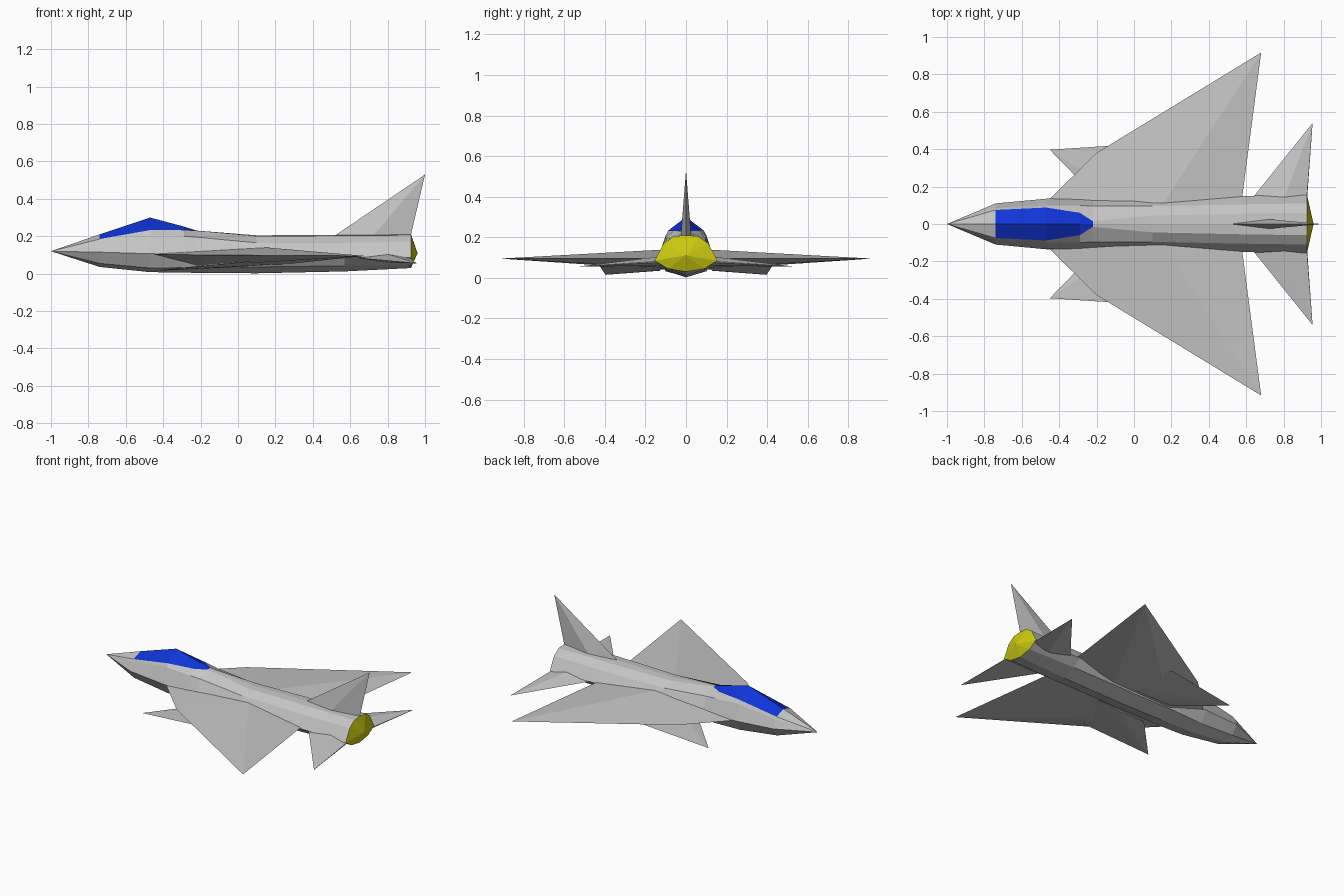
import bpy
import bmesh

cube = bpy.data.objects.get("Cube")
if cube:
    bpy.data.objects.remove(cube, do_unlink=True)


def material(name, rgb):
    mat = bpy.data.materials.new(name)
    mat.use_nodes = True
    mat.diffuse_color = (*rgb, 1)
    bsdf = next(n for n in mat.node_tree.nodes if n.type == "BSDF_PRINCIPLED")
    bsdf.inputs["Base Color"].default_value = (*rgb, 1)
    return mat


GREY = material("hull grey", (0.56, 0.56, 0.56))
BLUE = material("canopy blue", (0.005, 0.035, 0.68))
YELLOW = material("exhaust yellow", (0.6, 0.6, 0.006))


def finish(name, bm, mats):
    bmesh.ops.recalc_face_normals(bm, faces=bm.faces)
    mesh = bpy.data.meshes.new(name)
    bm.to_mesh(mesh)
    bm.free()
    for mat in mats:
        mesh.materials.append(mat)
    obj = bpy.data.objects.new(name, mesh)
    bpy.context.collection.objects.link(obj)
    return obj


def hull(name, points, side=1):
    """Faceted convex blade through a few corner points."""
    bm = bmesh.new()
    for x, y, z in points:
        bm.verts.new((x, side * y, z))
    result = bmesh.ops.convex_hull(bm, input=bm.verts)
    loose = {v for v in result["geom_interior"] if isinstance(v, bmesh.types.BMVert)}
    bmesh.ops.delete(bm, geom=list(loose), context="VERTS")
    return finish(name, bm, [GREY])


# Fuselage stations: x, ridge z, canopy edge, shoulder, side, lower edge, keel z
STATIONS = [
    (-0.74, 0.21, (0.075, 0.185), (0.085, 0.17), (0.11, 0.115), (0.07, 0.055), 0.036),
    (-0.47, 0.30, (0.088, 0.233), (0.1, 0.21), (0.135, 0.107), (0.09, 0.03), 0.008),
    (-0.29, 0.252, (0.06, 0.232), (0.1, 0.2), (0.135, 0.103), (0.1, 0.032), 0.006),
    (-0.22, 0.23, (0.015, 0.229), (0.095, 0.195), (0.132, 0.102), (0.1, 0.034), 0.004),
    (0.1, 0.205, (0.045, 0.2), (0.095, 0.165), (0.135, 0.1), (0.1, 0.036), 0.002),
    (0.57, 0.207, (0.055, 0.203), (0.105, 0.165), (0.15, 0.09), (0.1, 0.042), 0.012),
    (0.925, 0.21, (0.06, 0.205), (0.11, 0.17), (0.155, 0.085), (0.09, 0.045), 0.03),
]


def ring(station):
    x, ridge, *half, keel = station
    return ([(x, 0, ridge)] + [(x, y, z) for y, z in half] + [(x, 0, keel)]
            + [(x, -y, z) for y, z in reversed(half)])


# Fuselage, with the canopy as the top strip of faces
bm = bmesh.new()
rings = [[bm.verts.new(p) for p in ring(s)] for s in STATIONS]
count = len(rings[0])
nose = bm.verts.new((-1, 0, 0.12))
for i in range(count):
    j = (i + 1) % count
    bm.faces.new((nose, rings[0][i], rings[0][j]))
    for k, (a, b) in enumerate(zip(rings, rings[1:])):
        face = bm.faces.new((a[i], b[i], b[j], a[j]))
        if k < 3 and i in (0, count - 1):
            face.material_index = 1
finish("fuselage", bm, [GREY, BLUE])

# Exhaust: shallow cone closing the tail
bm = bmesh.new()
rim = [bm.verts.new(p) for p in ring(STATIONS[-1])]
tip = bm.verts.new((0.96, 0, 0.11))
for i in range(count):
    bm.faces.new((tip, rim[i], rim[(i + 1) % count]))
finish("exhaust", bm, [YELLOW])

WING = [(-0.45, 0.135, 0.105), (-0.2, 0.38, 0.1), (0.68, 0.917, 0.095),
        (0.57, 0.165, 0.095), (0.57, 0.08, 0.095), (-0.45, 0.08, 0.105),
        (0.15, 0.1, 0.14), (0.3, 0.35, 0.115),
        (-0.2, 0.1, 0.04), (0.25, 0.1, 0.05)]
CANARD = [(-0.45, 0.397, 0.015), (0.05, 0.43, 0.065), (0.2, 0.12, 0.05),
          (-0.19, 0.13, 0.035), (-0.05, 0.13, 0.06), (0.0, 0.13, 0.036)]
TAILPLANE = [(0.63, 0.135, 0.085), (0.955, 0.54, 0.055), (0.925, 0.155, 0.08),
             (0.63, 0.06, 0.085), (0.92, 0.06, 0.08),
             (0.8, 0.13, 0.105), (0.8, 0.13, 0.06)]
for label, side in (("left", 1), ("right", -1)):
    hull(f"{label}_wing", WING, side)
    hull(f"{label}_lower_fin", CANARD, side)
    hull(f"{label}_tailplane", TAILPLANE, side)

# Upright tail fin
hull("tail_fin", [(0.52, 0, 0.205), (0.52, 0, 0.19), (1.0, 0, 0.53),
                  (0.925, 0, 0.21), (0.92, 0, 0.19),
                  (0.72, 0.026, 0.2), (0.72, -0.026, 0.2)])
